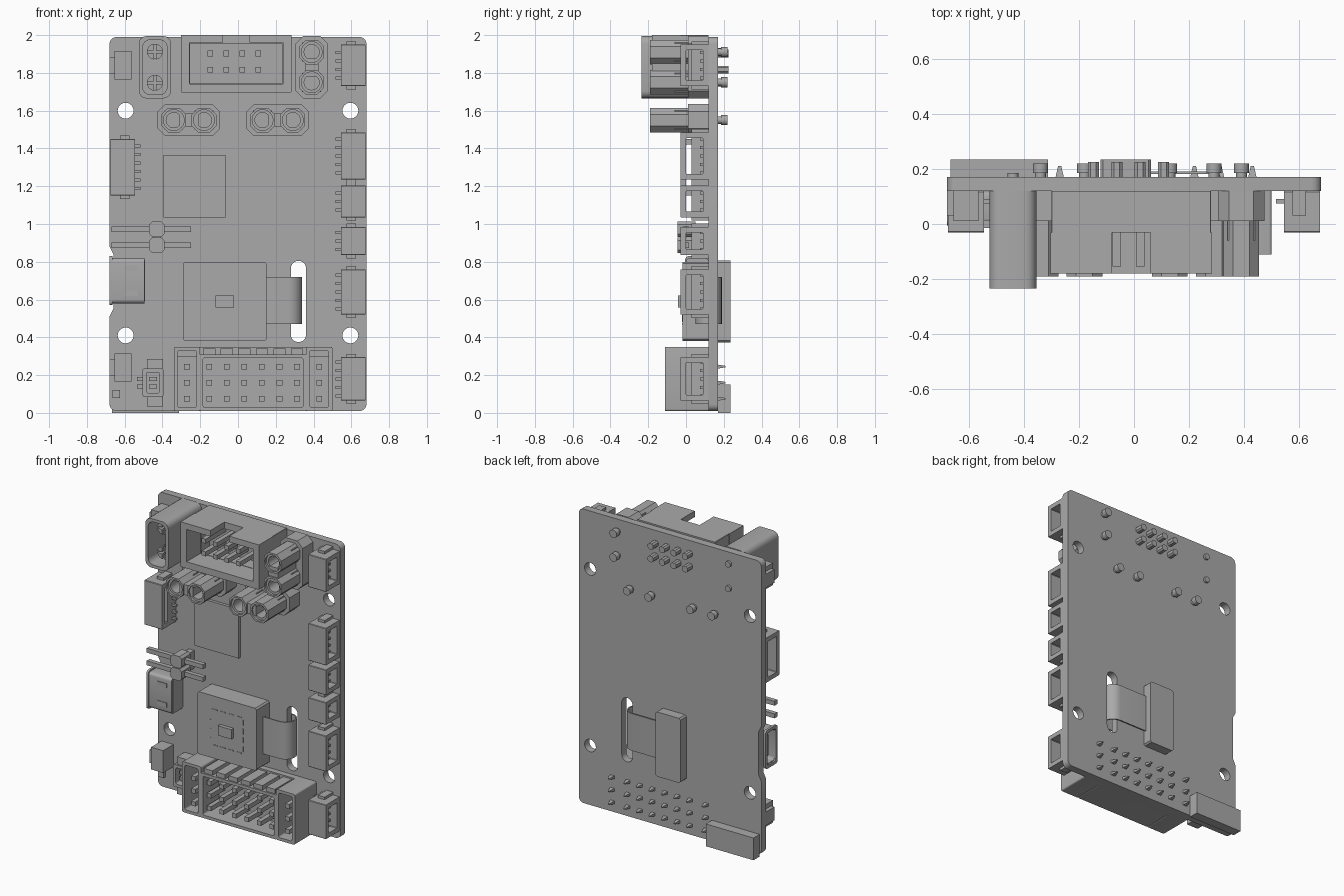
import bpy, bmesh
from math import radians, cos, sin
from mathutils import Matrix

cube = bpy.data.objects.get("Cube")
if cube:
    bpy.data.objects.remove(cube, do_unlink=True)

grey = bpy.data.materials.new("plain_grey")
grey.use_nodes = True
grey.diffuse_color = (.4, .4, .4, 1)
grey.node_tree.nodes["Principled BSDF"].inputs["Base Color"].default_value = grey.diffuse_color

FACE, REAR = .12, .17  # front and back faces of the board
SIDES = (-1, 1)
parts = []

# Axis changes from outline space (u, v, depth) to the model
ALONG_Y = Matrix(((1, 0, 0), (0, 0, 1), (0, 1, 0))).to_4x4()
ALONG_X = Matrix(((0, 0, 1), (1, 0, 0), (0, 1, 0))).to_4x4()
ALONG_Z = Matrix.Identity(4)


def finish(name, bm):
    bmesh.ops.remove_doubles(bm, verts=bm.verts, dist=.00001)
    bmesh.ops.recalc_face_normals(bm, faces=bm.faces)
    mesh = bpy.data.meshes.new(name)
    bm.to_mesh(mesh)
    bm.free()
    mesh.materials.append(grey)
    part = bpy.data.objects.new(name, mesh)
    bpy.context.collection.objects.link(part)
    parts.append(part)


def box(name, x, z, width, height, front, back=FACE, taper=1):
    """Block centred on x and z; taper shrinks its back end."""
    bm = bmesh.new()
    bmesh.ops.create_cube(bm, size=1)
    for v in bm.verts:
        scale = taper if v.co.y > 0 else 1
        v.co = (x + v.co.x * width * scale, back if v.co.y > 0 else front, z + v.co.z * height * scale)
    finish(name, bm)


def prism(name, loops, start, end, axes=ALONG_Y):
    """Extrude filled outlines from start to end; inner loops become holes."""
    curve = bpy.data.curves.new(name, "CURVE")
    curve.dimensions = "2D"
    curve.fill_mode = "BOTH"
    curve.extrude = (end - start) / 2
    for points in loops:
        spline = curve.splines.new("POLY")
        spline.points.add(len(points) - 1)
        spline.use_cyclic_u = True
        for point, (u, v) in zip(spline.points, points):
            point.co = (u, v, 0, 1)
    outline = bpy.data.objects.new(name + "_outline", curve)
    bpy.context.collection.objects.link(outline)
    graph = bpy.context.evaluated_depsgraph_get()
    mesh = bpy.data.meshes.new_from_object(outline.evaluated_get(graph))
    bpy.data.objects.remove(outline, do_unlink=True)
    mesh.transform(axes @ Matrix.Translation((0, 0, (start + end) / 2)))
    bm = bmesh.new()
    bm.from_mesh(mesh)
    bpy.data.meshes.remove(mesh)
    finish(name, bm)


def arc(u, v, radius, start, sweep, steps):
    angles = [radians(start + sweep * i / steps) for i in range(steps + 1)]
    return [(u + radius * cos(a), v + radius * sin(a)) for a in angles]


def circle(u, v, radius):
    return arc(u, v, radius, 0, 360, 24)[:-1]


def panel(u, v, width, height, corner, steps=4):
    """Rectangle with rounded corners, or chamfered ones when steps is 1."""
    a, b = width / 2 - corner, height / 2 - corner
    quarters = ((-a, -b), (a, -b), (a, b), (-a, b))
    return [p for i, (du, dv) in enumerate(quarters)
            for p in arc(u + du, v + dv, corner, 180 + 90 * i, 90, steps)]


def ring(u, v, width, height, wall, corner=.01, steps=4):
    return [panel(u, v, width, height, corner, steps),
            panel(u, v, width - 2 * wall, height - 2 * wall, corner, steps)]


def spread(middle, count, pitch):
    return [middle + (i - (count - 1) / 2) * pitch for i in range(count)]


# Circuit board with mounting holes, ribbon slot and recessed left edge
edge = panel(0, 1, 1.36, 1.98, .035)
edge += [(-.68, .88), (-.66, .84), (-.66, .55), (-.68, .51)]
holes = [circle(.595 * side, z, .042) for side in SIDES for z in (.41, 1.6)]
slot = panel(.32, .59, .08, .43, .039, 8)
prism("circuit_board", [edge, slot] + holes, FACE, REAR)


# Female power sockets: chamfered base with two round-bored barrels
def power_socket(x, z, upright=False):
    def turned(length, thickness):
        return (thickness, length) if upright else (length, thickness)
    prism("socket_base", [panel(x, z, *turned(.33, .17), .04, 1)], .01, FACE)
    box("socket_web", x, z, *turned(.1, .07), -.18, .02)
    for side in SIDES:
        du, dv = turned(side * .08, 0)
        u, v = x + du, z + dv
        prism("socket_barrel", [panel(u, v, .13, .13, .035, 1), circle(u, v, .055)], -.19, .02)
        prism("socket_contact", [circle(u, v, .055), circle(u, v, .04)], -.175, .02)
        box("socket_floor", u, v, .1, .1, -.06, .02)
        prism("solder_collar", [circle(u, v, .02)], REAR, .19)
        prism("solder_pin", [circle(u, v, .027)], .185, .22)


power_socket(.39, 1.83, upright=True)
power_socket(-.26, 1.55)
power_socket(.21, 1.55)

# Male power plug: hollow shroud with two cross-split pins
plug_x, plug_z = -.44, 1.83
prism("plug_base", [panel(plug_x, plug_z, .17, .33, .04)], 0, FACE)
prism("plug_shroud", ring(plug_x, plug_z, .17, .33, .02, .04), -.235, .01)
for z in spread(plug_z, 2, .165):
    quarters = [arc(plug_x, z, .042, turn + 8, 74, 6) + arc(plug_x, z, .01, turn + 45, 0, 1)[:1]
                for turn in range(0, 360, 90)]
    prism("plug_split_pin", quarters, -.17, 0)
    prism("plug_pin_root", [circle(plug_x, z, .04)], -.1, .01)
    prism("plug_solder_point", [circle(plug_x, z, .02)], REAR, .185)

# Keyed box header with eight pins
head_x, head_z = -.01, 1.85
prism("header_base", ring(head_x, head_z, .58, .3, .045, .002, 1), -.03, FACE)
box("header_floor", head_x, head_z, .52, .22, .06)
box("header_bottom_wall", head_x, 1.72, .58, .045, -.18, -.03)
for side in SIDES:
    box("header_side_wall", head_x + side * .27, head_z, .045, .3, -.18, -.03)
    box("header_top_wall", head_x + side * .18, 1.98, .22, .04, -.18, -.03)
for x in spread(-.02, 4, .085):
    for z in spread(1.86, 2, .085):
        box("header_pin", x, z, .03, .03, -.155)
        prism("header_solder_pin", [panel(x, z, .04, .04, .01, 1)], REAR, .225)

# Three-row pin bank: end cells, ribbed middle cell and through pins
bank_x, bank_z = .08, .18
columns = spread(bank_x, 6, .093)
ends = [bank_x + side * .35 for side in SIDES]
for x in ends:
    prism("bank_end_cell", ring(x, bank_z, .14, .34, .02), -.11, FACE)
prism("bank_middle_cell", ring(bank_x, .16, .57, .3, .02), -.11, FACE)
box("bank_floor", bank_x, .16, .8, .28, .06)
box("bank_flange", bank_x, bank_z, .6, .34, .08)
for x in columns:
    box("bank_rib", x, .32, .065, .04, -.1, .1)
for x in columns + ends:
    for z in spread(.16, 3, .085):
        box("bank_pin", x, z, .03, .03, -.09)
        box("bank_pin_tip", x, z, .03, .02, REAR, .21, taper=.4)


# Side-entry sockets: hollow toward one edge, with leads behind
def side_socket(name, z, height, facing):
    prism(name + "_shell", ring(.045, z, .15, height, .03, .003, 1),
          facing * .61 - .065, facing * .61 + .065, ALONG_X)
    box(name + "_back", facing * .56, z, .03, height - .02, .03, .11)
    for lead in spread(z, round(height / .05), .045):
        box(name + "_lead", facing * .57, lead, .11, .015, .075, .09)
    for side in SIDES:
        box(name + "_ear", facing * .6, z + side * height / 2, .05, .035, .03)


for z, height in ((1.84, .22), (1.36, .25), (1.12, .17), (.91, .15), (.64, .24), (.18, .23)):
    side_socket("edge_socket", z, height, 1)
side_socket("left_socket", 1.3, .3, -1)

# Small two-pin socket
prism("small_socket", ring(-.45, .16, .11, .15, .02), .03, FACE)
box("small_socket_floor", -.45, .16, .08, .12, .08)
for side in SIDES:
    box("small_socket_tab", -.44, .16 + side * .1, .085, .05, .04)
    box("small_socket_pin", -.45, .16 + side * .02, .04, .02, .05)
    box("small_socket_lead", -.51, .16 + side * .02, .05, .02, .1)

# Side buttons and indicator
for z in (1.84, .24):
    box("side_button_body", -.61, z, .09, .15, .01)
    box("side_button_cap", -.66, z, .04, .09, .03)
box("indicator", -.645, .1, .04, .04, .1)

# Raised two-pin jumper
for z in spread(.93, 2, .085):
    prism("jumper_block", [panel(-.43, z, .08, .08, .015, 1)], -.045, .05)
    box("jumper_rod", -.46, z, .42, .03, -.015, .015)
box("jumper_foot", -.43, .93, .04, .12, .04)

# Data port: open metal shell with tongue and flared lip
prism("data_port_shell", ring(.06, .7, .12, .24, .015, .02), -.67, -.495, ALONG_X)
prism("data_port_lip", ring(.06, .7, .13, .26, .02, .02), -.68, -.665, ALONG_X)
box("data_port_back", -.5, .7, .015, .22, .01)
box("data_port_tongue", -.575, .7, .15, .14, .05, .07)
for side in SIDES:
    box("data_port_spring", -.565, .7 + side * .065, .07, .03, -.004, .005)

# Processor, and square module with a small chip inside a dashed border
box("processor", -.23, 1.2, .33, .33, .1)
mid_x, mid_z = -.07, .59
prism("module_body", [panel(mid_x, mid_z, .44, .42, .01, 1)], -.018, FACE)
box("module_chip", mid_x, mid_z, .1, .065, -.043, 0)
for side in SIDES:
    for step in spread(0, 4, .06):
        box("module_mark", mid_x + step, mid_z + side * .12, .036, .006, -.021, 0)
        box("module_mark", mid_x + side * .12, mid_z + step, .006, .036, -.021, 0)

# Flat ribbon passing through the slot to the rear block
top_side = [(.15, .05)] + arc(.27, .12, .07, -90, 180, 12) + [(.05, .19)]
under_side = [(.05, .182)] + arc(.27, .12, .062, 90, -180, 12) + [(.15, .058)]
prism("ribbon_cable", [top_side + under_side], .47, .72, ALONG_Z)

# Blocks on the back
prism("rear_block", [panel(-.03, .59, .185, .435, .01, 1)], REAR, .235)
box("rear_corner_block", -.49, .075, .355, .15, REAR, .235)

# Soft shading on round parts, sharp edges elsewhere
bpy.ops.object.select_all(action="DESELECT")
for part in parts:
    part.select_set(True)
bpy.context.view_layer.objects.active = parts[0]
bpy.ops.object.shade_smooth_by_angle(angle=radians(30))
